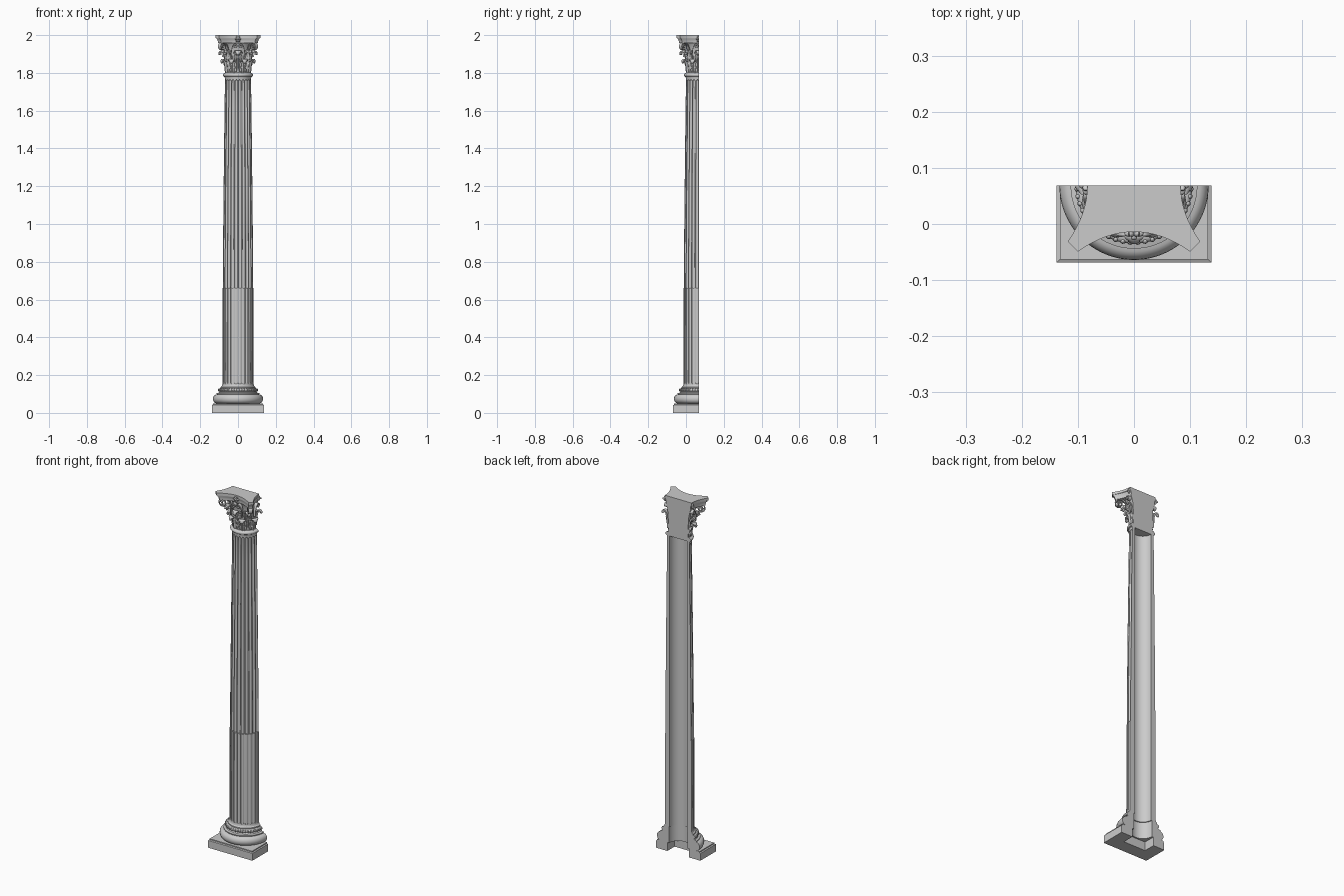
import bpy, bmesh, math
from mathutils import Vector, Matrix

if "Cube" in bpy.data.objects:
    bpy.data.objects.remove(bpy.data.objects["Cube"])

AXIS_Y = 0.069          # the column axis lies in the flat back plane
pi, sin, cos = math.pi, math.sin, math.cos


def finish(name, bm, cut=False, angle=35):
    if cut:             # slice off everything behind the back plane and close it
        res = bmesh.ops.bisect_plane(bm, geom=bm.verts[:] + bm.edges[:] + bm.faces[:], dist=1e-6,
                                     plane_co=(0, 0, 0), plane_no=(0, 1, 0), clear_outer=True)
        edges = [e for e in res['geom_cut'] if isinstance(e, bmesh.types.BMEdge)]
        if edges:
            bmesh.ops.holes_fill(bm, edges=edges, sides=0)
    bmesh.ops.remove_doubles(bm, verts=bm.verts[:], dist=1e-6)
    bmesh.ops.recalc_face_normals(bm, faces=bm.faces[:])
    me = bpy.data.meshes.new(name)
    bm.to_mesh(me)
    bm.free()
    ob = bpy.data.objects.new(name, me)
    bpy.context.collection.objects.link(ob)
    ob.location.y = AXIS_Y
    bpy.ops.object.select_all(action='DESELECT')
    ob.select_set(True)
    bpy.context.view_layer.objects.active = ob
    bpy.ops.object.shade_smooth_by_angle(angle=math.radians(angle))
    return ob


def loft(bm, rings):
    """Skin a series of closed loops and cap both ends."""
    vs = [[bm.verts.new(p) for p in r] for r in rings]
    n = len(vs[0])
    for a, b in zip(vs, vs[1:]):
        for i in range(n):
            j = (i + 1) % n
            bm.faces.new((a[i], a[j], b[j], b[i]))
    bm.faces.new(vs[0])
    bm.faces.new(vs[-1])


def half_lathe(name, profile, segs=48):
    bm = bmesh.new()
    loft(bm, [[(r * cos(a), r * sin(a), z) for r, z in profile]
              for a in (pi + pi * i / segs for i in range(segs + 1))])
    return finish(name, bm)


def smooth_path(pts, n):
    """Catmull-Rom samples through 2D points."""
    p = [Vector(q) for q in pts]
    p = [2 * p[0] - p[1]] + p + [2 * p[-1] - p[-2]]
    out = []
    for k in range(n + 1):
        f = k / n * (len(pts) - 1)
        i = min(int(f), len(pts) - 2)
        t = f - i
        a, b, c, d = p[i:i + 4]
        out.append(0.5 * (2 * b + (c - a) * t + (2 * a - 5 * b + 4 * c - d) * t * t
                          + (3 * b - a - 3 * c + d) * t ** 3))
    return out


def normals(path):
    out = []
    for i in range(len(path)):
        d = (path[min(i + 1, len(path) - 1)] - path[max(i - 1, 0)]).normalized()
        out.append(Vector((d.y, -d.x)))
    return out


def arc(r_in, z0, z1, bulge, n=8):
    """Half-round moulding points."""
    return [(r_in + bulge * sin(pi * i / n), (z0 + z1) / 2 - (z1 - z0) / 2 * cos(pi * i / n))
            for i in range(n + 1)]


# Plinth: half square with a notch in the back
bm = bmesh.new()
def plinth_ring(z, s):
    return [(-s, 0, z), (-s, -s, z), (s, -s, z), (s, 0, z),
            (.068, 0, z), (.068, -.065, z), (-.068, -.065, z), (-.068, 0, z)]
loft(bm, [plinth_ring(0, .138), plinth_ring(.041, .138), plinth_ring(.044, .132), plinth_ring(.05, .132)])
finish("plinth", bm)

# Base mouldings: large torus, scotia, upper torus
half_lathe("base_moulding", [(.058, .048)] + arc(.112, .05, .098, .021, 10) +
           [(.113, .1), (.113, .104), (.102, .107), (.098, .112)] +
           arc(.097, .114, .13, .007, 6) + [(.092, .131), (.092, .137), (.085, .143), (.058, .143)])

# Carved beads round the upper torus
bm = bmesh.new()
for i in range(24):
    a = pi + pi * (i + .5) / 24
    m = (Matrix.Rotation(a, 4, 'Z') @ Matrix.Translation((.101, 0, .122))
         @ Matrix.Diagonal((.0055, .0055, .0085, 1)))
    bmesh.ops.create_uvsphere(bm, u_segments=8, v_segments=6, radius=1, matrix=m)
finish("base_beads", bm)


# Fluted shaft sections with a hollow back
def shaft_ring(z, R, open_, depth, rod):
    pts = []
    for k in range(12):
        mid = pi + pi * (k + .5) / 12
        half = pi / 24
        pts.append((mid - half, R))
        for i in range(9):
            u = -cos(pi * i / 8)
            c = math.sqrt(max(0, 1 - u * u))
            r = R - depth * open_ * c
            if rod:     # convex rod filling the flute
                r = R - open_ * depth * (0 if i in (0, 8) else .65 * (1 - c) + .12)
            pts.append((mid + u * half * .8 * max(open_, .05), r))
    pts.append((2 * pi, R))
    pts += [(2 * pi - pi * i / 24, .053) for i in range(25)]
    return [(r * cos(a), r * sin(a), z) for a, r in pts]

ends = [(0, 0), (.001, .35), (.003, .66), (.006, .9), (.009, 1)]
bm = bmesh.new()
loft(bm, [shaft_ring(.14, .087, 0, .007, True), shaft_ring(.15, .083, 0, .007, True)] +
     [shaft_ring(.152 + d, .083, o, .007, True) for d, o in ends] +
     [shaft_ring(.66, .0825, 1, .007, True)])
finish("lower_shaft", bm, angle=30)

bm = bmesh.new()
def shaft_r(z):         # gentle entasis
    t = (z - .66) / 1.12
    return .0805 - .0115 * t ** 1.3
loft(bm, [shaft_ring(z, shaft_r(z), 1, .0075, False) for z in (.66, .85, 1.05, 1.25, 1.45, 1.62)] +
     [shaft_ring(1.765 - d, shaft_r(1.765), o, .0075, False) for d, o in reversed(ends)] +
     [shaft_ring(1.772, .069, 0, .0075, False), shaft_ring(1.782, .073, 0, .0075, False)])
finish("upper_shaft", bm, angle=30)

# Neck ring and capital bell (solid core)
half_lathe("neck_ring", [(.0, 1.778), (.073, 1.778)] + arc(.073, 1.781, 1.797, .0065, 8) +
           [(.068, 1.801), (0, 1.801)])
half_lathe("capital_bell", [(0, 1.8), (.062, 1.8), (.062, 1.87), (.066, 1.92), (.075, 1.953),
                            (.078, 1.957), (.075, 1.962), (0, 1.962)])


# Acanthus leaves in two tiers
def leaf(bm, angle, profile, width, lobes, rows=30, cols=12):
    path = smooth_path(profile, rows)
    nor = normals(path)
    rot = Matrix.Rotation(angle, 3, 'Z')
    rings = []
    for i, (p, nv) in enumerate(zip(path, nor)):
        t = i / rows
        lobe = abs(sin(pi * lobes * t)) ** .6
        w = width * (.68 + .32 * lobe) * (1 - .75 * max(0, t - .55) / .45) * (.75 + .5 * min(t, .5))
        front, back = [], []
        for j in range(cols + 1):
            s = -1 + 2 * j / cols
            rib = .0025 * max(0, 1 - abs(s) * 4) + .0018 * cos(4 * pi * s) + .002 * lobe * abs(s)
            for lst, off in ((front, rib + .0015), (back, -.0035)):
                q = p + nv * off
                r = q.x - .004 * s * s
                lst.append(rot @ Vector((r, w * s, q.y)))
        rings.append(front + back[::-1])
    loft(bm, rings)

low = [(.066, 1.8), (.069, 1.825), (.073, 1.85), (.081, 1.867), (.091, 1.869), (.096, 1.86), (.093, 1.852)]
high = [(.064, 1.82), (.067, 1.86), (.071, 1.888), (.079, 1.907), (.092, 1.914), (.101, 1.905), (.098, 1.895)]
for name, prof, first, count, w in (("lower_leaves", low, -pi * 7 / 8, 4, .024),
                                    ("upper_leaves", high, -pi, 5, .023)):
    bm = bmesh.new()
    for k in range(count):
        leaf(bm, first + k * pi / 4, prof, w, 5)
    finish(name, bm, cut=True, angle=50)


# Scrolls: ribbon following a stalk then a spiral, placed by a matrix
def scroll(bm, m, stalk, centre, radius, turns, width, thick):
    cx, cz = centre
    spiral = []
    for i in range(37):
        t = i / 36
        a = pi * .65 - t * turns * 2 * pi
        r = radius * (1 - .8 * t)
        spiral.append(Vector((cx + r * cos(a), cz + r * sin(a))))
    path = smooth_path(stalk + [tuple(spiral[0])], 10)[:-1] + spiral
    rings = []
    for i, (p, n) in enumerate(zip(path, normals(path))):
        w = width * min(1, .5 + i / 16) / 2
        rings.append([m @ Vector((q.x, y, q.y)) for q, y in
                      ((p + n * thick / 2, -w), (p + n * thick / 2, w),
                       (p - n * thick / 2, w), (p - n * thick / 2, -w))])
    loft(bm, rings)

bm = bmesh.new()
for a in (-pi / 4, -3 * pi / 4):            # corner volutes
    scroll(bm, Matrix.Rotation(a, 4, 'Z'), [(.066, 1.87), (.074, 1.91), (.088, 1.943)],
           (.118, 1.939), .023, 1.6, .02, .005)
    for side in (-1, 1):                    # curling leaf under each volute
        leaf(bm, a + side * .1, [(.066, 1.85), (.072, 1.89), (.085, 1.914), (.103, 1.918), (.112, 1.907)],
             .014, 3, 18, 8)
finish("corner_volutes", bm, angle=40)

bm = bmesh.new()
for face in (0, pi / 2, -pi / 2):           # small inner scrolls on each face
    for side in (-1, 1):
        m = (Matrix.Rotation(face, 4, 'Z') @ Matrix.Translation((0, -.081, 0))
             @ Matrix.Diagonal((side, 1, 1, 1)))
        scroll(bm, m, [(-.036, 1.885), (-.034, 1.92), (-.028, 1.942)], (-.015, 1.941), .0125, 1.4, .018, .004)
finish("inner_scrolls", bm, cut=True, angle=40)

# Abacus: concave sides, clipped corners, moulded edge
side_arc = [(-.1 + .2 * i / 16, -.083 - .035 * (abs(i - 8) / 8) ** 2) for i in range(17)]
right = [(-y, x) for x, y in side_arc[:9]]  # half of the right-hand concave side
outline = [(-x, y) for x, y in reversed(right)] + side_arc + right
bm = bmesh.new()
loft(bm, [[(x * s, y * s, z) for x, y in outline] for z, s in
          ((1.958, .9), (1.968, .905), (1.976, .925), (1.982, .965), (1.985, .97), (1.986, 1), (2, 1))])
finish("abacus", bm)

# Flower in the middle of each abacus side
bm = bmesh.new()
for face in (0, pi / 2, -pi / 2):
    base = Matrix.Rotation(face, 4, 'Z') @ Matrix.Translation((0, -.086, 1.979))
    bmesh.ops.create_uvsphere(bm, u_segments=10, v_segments=8, radius=.006,
                              matrix=base @ Matrix.Translation((0, -.006, 0)))
    for k in range(6):
        m = (base @ Matrix.Rotation(k * pi / 3, 4, 'Y') @ Matrix.Translation((.009, 0, 0))
             @ Matrix.Diagonal((.0085, .006, .005, 1)))
        bmesh.ops.create_uvsphere(bm, u_segments=8, v_segments=6, radius=1, matrix=m)
finish("abacus_flowers", bm, cut=True)
